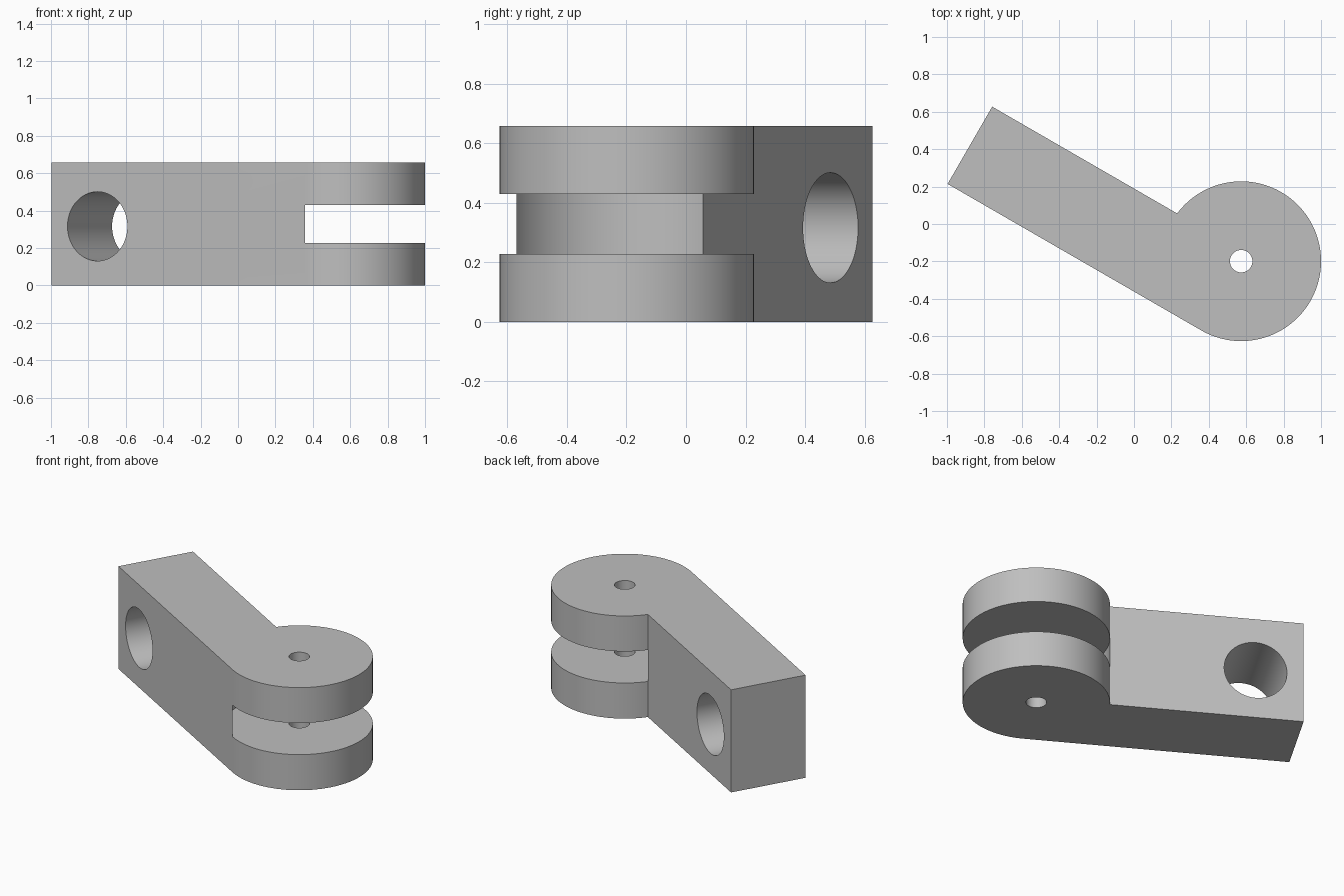
import bpy, bmesh
from math import sin, cos, pi, asin, radians
from mathutils import Matrix

cube = bpy.data.objects.get("Cube")
if cube:
    bpy.data.objects.remove(cube, do_unlink=True)

# Main dimensions, with the pivot at the local origin and the arm along -x
R = 0.427                      # knuckle radius
ARM_W, ARM_L = 0.477, 1.566
HEIGHT = 0.657
GAP = (0.228, 0.43)            # fork opening
BACK = ARM_W - R               # local y of the arm's back face
CORNER = pi - asin(BACK / R)   # angle where the back face meets the knuckle

steel = bpy.data.materials.new("plain grey")
steel.use_nodes = True
grey = (0.52, 0.52, 0.52, 1)
steel.diffuse_color = grey
steel.node_tree.nodes["Principled BSDF"].inputs["Base Color"].default_value = grey


def arc(r, start, end, n):
    return [(r * cos(start + (end - start) * i / n),
             r * sin(start + (end - start) * i / n)) for i in range(n + 1)]


def prism(name, outline, z0, z1, matrix=Matrix()):
    """Extrude a closed 2D outline from z0 to z1."""
    bm = bmesh.new()
    base = bm.faces.new([bm.verts.new((x, y, z0)) for x, y in outline])
    top = bmesh.ops.extrude_face_region(bm, geom=[base])["geom"]
    verts = [g for g in top if isinstance(g, bmesh.types.BMVert)]
    bmesh.ops.translate(bm, vec=(0, 0, z1 - z0), verts=verts)
    bmesh.ops.recalc_face_normals(bm, faces=bm.faces)
    bm.transform(matrix)
    mesh = bpy.data.meshes.new(name)
    bm.to_mesh(mesh)
    bm.free()
    mesh.materials.append(steel)
    obj = bpy.data.objects.new(name, mesh)
    bpy.context.collection.objects.link(obj)
    return obj


# Arm and round knuckle in one outline
body = prism("clevis_arm",
             arc(R, -pi / 2, CORNER, 96) + [(-ARM_L, BACK), (-ARM_L, -R)], 0, HEIGHT)

# Fork opening: scooped to the knuckle radius inside, oversized outside
slot = prism("slot_cutter",
             arc(R, CORNER, 1.5 * pi, 40) + arc(R * 1.3, 1.5 * pi, CORNER + 2 * pi, 64), *GAP)
pin_hole = prism("pin_hole_cutter", arc(0.06, 0, 2 * pi, 48)[:-1], -0.1, HEIGHT + 0.1)

# Cross hole through the arm, from front face to back face
cross_hole = prism("cross_hole_cutter", arc(0.185, 0, 2 * pi, 72)[:-1], -1, 1,
                   Matrix.Translation((-1.283, 0, 0.316)) @ Matrix.Rotation(pi / 2, 4, "X"))

bpy.context.view_layer.objects.active = body
for cutter in (slot, pin_hole, cross_hole):
    cutter.hide_render = True
    mod = body.modifiers.new(cutter.name, "BOOLEAN")
    mod.operation, mod.solver, mod.object = "DIFFERENCE", "EXACT", cutter
    bpy.ops.object.modifier_apply(modifier=mod.name)
    bpy.data.objects.remove(cutter, do_unlink=True)

# Swing the arm to its angle and centre the whole part
body.data.transform(Matrix.Translation((0.573, -0.199, 0)) @ Matrix.Rotation(radians(-30), 4, "Z"))

for obj in bpy.context.selected_objects:
    obj.select_set(False)
body.select_set(True)
bpy.ops.object.shade_smooth_by_angle(angle=radians(25))
